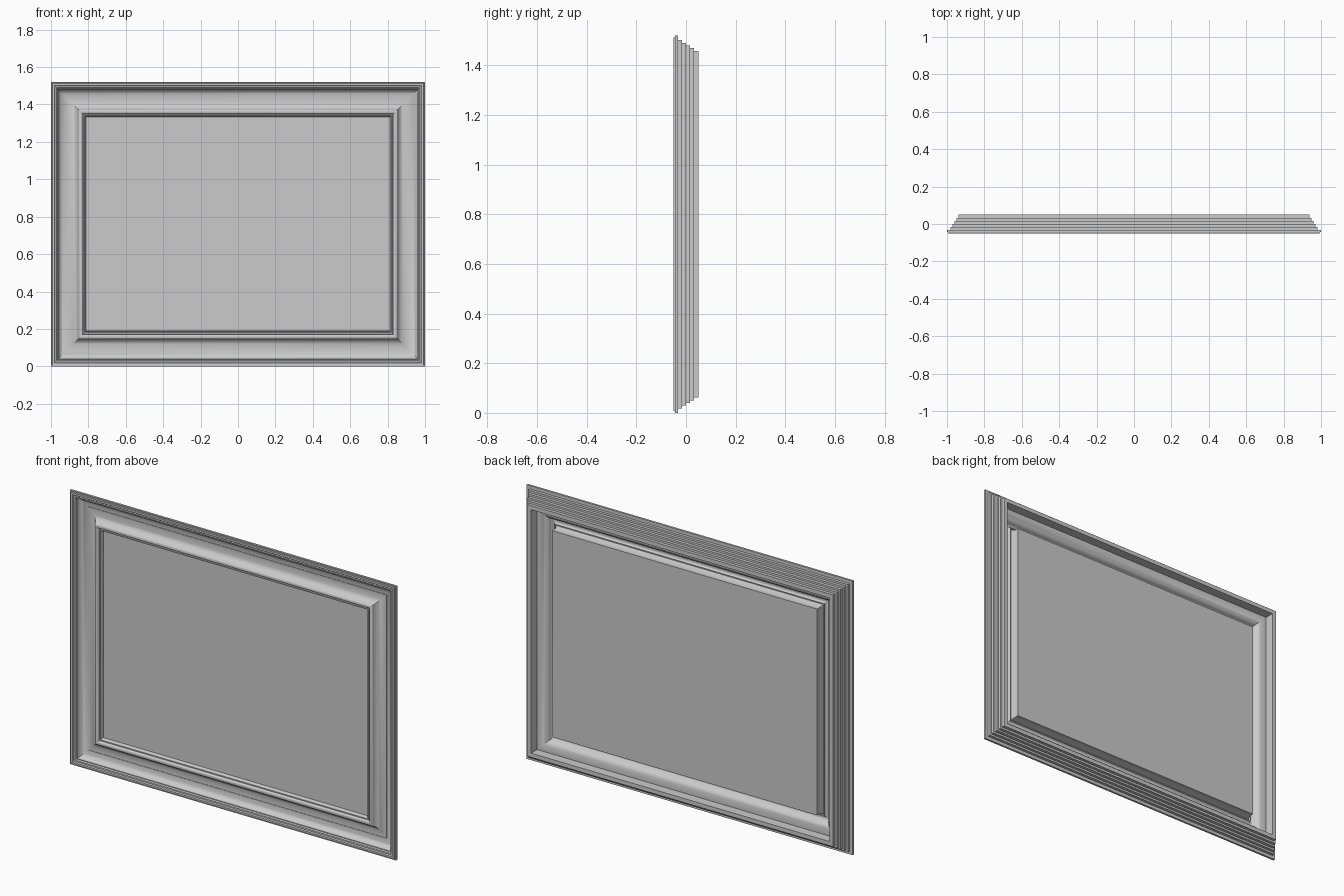
import bpy, bmesh, math

cube = bpy.data.objects.get("Cube")
if cube:
    bpy.data.objects.remove(cube, do_unlink=True)

HALF_W, HALF_H = 1.0, 0.76

grey = bpy.data.materials.new("plain_grey")
grey.use_nodes = True
grey.diffuse_color = (0.6, 0.6, 0.6, 1)
grey.node_tree.nodes["Principled BSDF"].inputs["Base Color"].default_value = (0.6, 0.6, 0.6, 1)


def ring(bm, inset, y):
    """Four mitred corners of a rectangle set in from the outer edge."""
    w, h = HALF_W - inset, HALF_H - inset
    return [bm.verts.new((sx * w, y, HALF_H + sz * h))
            for sx, sz in ((-1, -1), (1, -1), (1, 1), (-1, 1))]


def sweep(name, profile, capped=False):
    """Run an (inset, depth) profile around the rectangle."""
    bm = bmesh.new()
    rings = [ring(bm, *p) for p in profile]
    for a, b in zip(rings, rings[1:]):
        for k in range(4):
            n = (k + 1) % 4
            bm.faces.new((a[k], a[n], b[n], b[k]))
    if capped:
        bm.faces.new(rings[-1])
        bm.faces.new(rings[0][::-1])
    mesh = bpy.data.meshes.new(name)
    bm.to_mesh(mesh)
    bm.free()
    mesh.materials.append(grey)
    obj = bpy.data.objects.new(name, mesh)
    bpy.context.collection.objects.link(obj)
    return obj


# Stepped outer edge, from the back rim to the front
profile = [(0.085, -0.005), (0.085, 0.05)]
step_insets = [0.062, 0.05, 0.04, 0.029, 0.018, 0.0]
step_backs = [0.05, 0.033, 0.017, 0.0, -0.016, -0.032]
for inset, back, front in zip(step_insets, step_backs, step_backs[1:] + [-0.044]):
    profile += [(inset, back), (inset, front)]

# Front rim with two small ledges
profile += [(0.006, -0.044), (0.008, -0.05), (0.018, -0.05), (0.022, -0.044),
            (0.03, -0.044), (0.034, -0.037), (0.038, -0.037)]

# Scooped cove
for i in range(15):
    a = math.radians(180 - 155 * i / 14)
    profile.append((0.092 + 0.054 * math.cos(a), -0.037 + 0.035 * math.sin(a)))

# Inner bead, then the return behind it
bead_mid, bead_r = 0.158, 0.013
for i in range(9):
    a = math.pi * (1 - i / 8)
    profile.append((bead_mid + bead_r * math.cos(a), -0.03 - 0.013 * math.sin(a)))
profile += [(0.174, -0.036), (0.18, -0.036), (0.186, -0.02), (0.19, 0.012)]

frame = sweep("frame_moulding", profile)

# Flat picture panel inside the frame
panel = sweep("picture_panel", [(0.188, 0.012), (0.188, -0.02)], capped=True)

# Smooth curves, crisp ledges
bpy.ops.object.select_all(action="DESELECT")
frame.select_set(True)
bpy.context.view_layer.objects.active = frame
bpy.ops.object.shade_smooth_by_angle(angle=math.radians(30))
